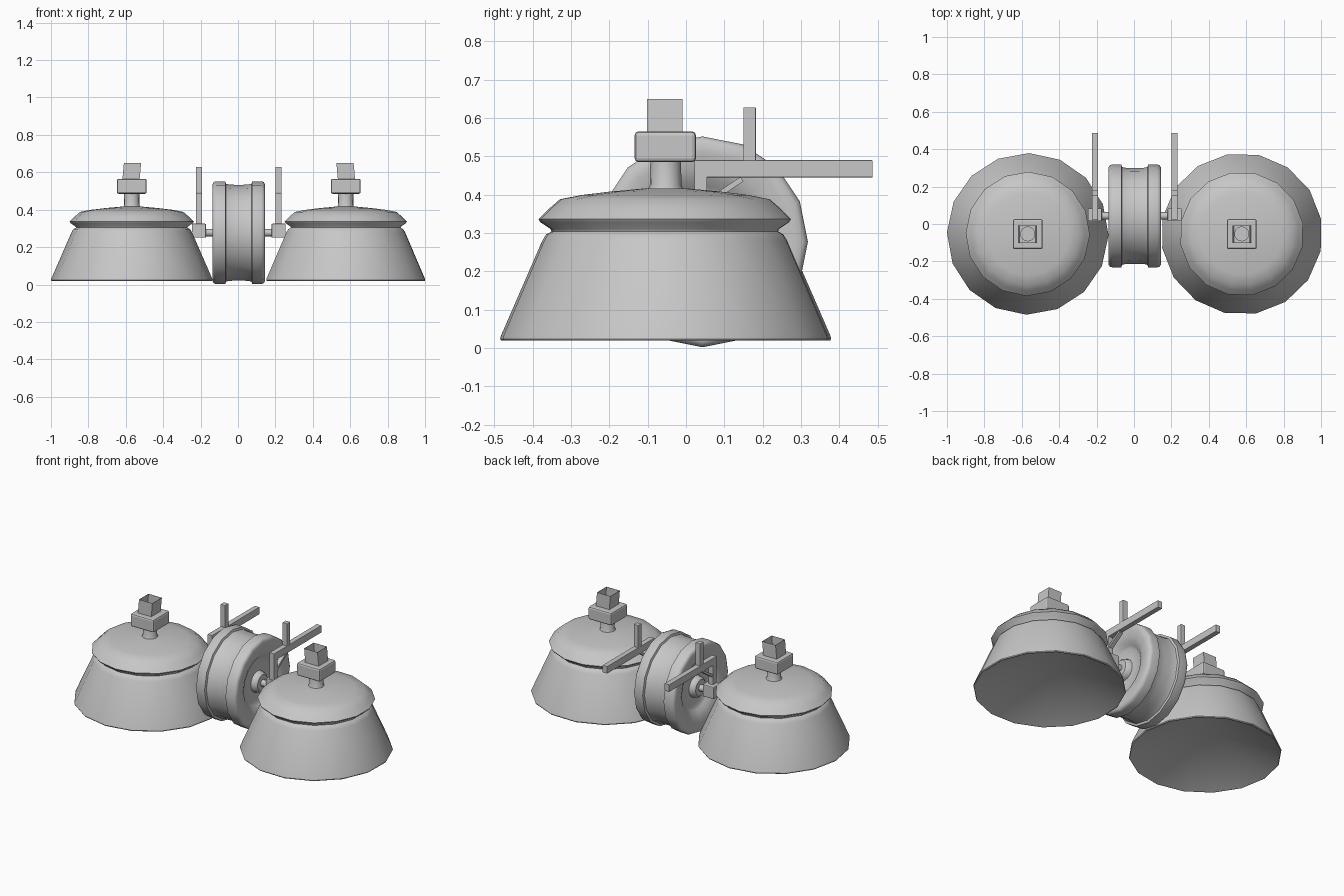
import bpy, bmesh
from math import pi, cos, sin, radians
from mathutils import Matrix, Vector

cube = bpy.data.objects.get("Cube")
if cube:
    bpy.data.objects.remove(cube)

grey = bpy.data.materials.new("plain grey")
grey.use_nodes = True
grey.diffuse_color = (0.57, 0.57, 0.57, 1)
grey.node_tree.nodes["Principled BSDF"].inputs["Base Color"].default_value = (0.57, 0.57, 0.57, 1)

MID = .004  # x of the mirror plane


def finish(name, bm, bevel=0, smooth=None):
    bmesh.ops.recalc_face_normals(bm, faces=bm.faces)
    mesh = bpy.data.meshes.new(name)
    bm.to_mesh(mesh)
    bm.free()
    mesh.materials.append(grey)
    obj = bpy.data.objects.new(name, mesh)
    bpy.context.collection.objects.link(obj)
    if bevel:
        mod = obj.modifiers.new("soft edges", "BEVEL")
        mod.width = bevel
        mod.segments = 2
    if smooth:
        bpy.ops.object.select_all(action="DESELECT")
        obj.select_set(True)
        bpy.context.view_layer.objects.active = obj
        bpy.ops.object.shade_smooth_by_angle(angle=radians(smooth))
    return obj


def lathe(name, profile, sides, matrix, phase=0, smooth=45):
    """Spin (radius, height) points around local z; radius 0 makes a pole."""
    bm = bmesh.new()
    rings = []
    for r, z in profile:
        n = sides if r else 1
        rings.append([bm.verts.new(matrix @ Vector((
            r * cos(phase + 2 * pi * i / sides),
            r * sin(phase + 2 * pi * i / sides), z))) for i in range(n)])
    for a, b in zip(rings, rings[1:]):
        for i in range(sides):
            j = (i + 1) % sides
            face = [a[i % len(a)], a[j % len(a)], b[j % len(b)], b[i % len(b)]]
            bm.faces.new(list(dict.fromkeys(face)))
    return finish(name, bm, smooth=smooth)


def box(name, low, high, bevel=0, matrix=Matrix()):
    low, high = Vector(low), Vector(high)
    bm = bmesh.new()
    bmesh.ops.create_cube(bm, size=1)
    for v in bm.verts:
        v.co = matrix @ ((low + high) / 2 + v.co * (high - low))
    return finish(name, bm, bevel)


# Bell: outside from the crown down, then a conical hollow underneath
bell_profile = [(0, .418), (.06, .416), (.146, .408), (.22, .399), (.276, .388),
                (.306, .362), (.332, .336), (.327, .328), (.3, .31), (.298, .304),
                (.312, .296), (.322, .28), (.429, .034), (.432, .024), (.429, .019),
                (.42, .021), (0, .3)]
stem_profile = [(0, .40), (.048, .41), (.041, .425), (.04, .5), (.04, .58), (0, .58)]

for side, name in ((-1, "right"), (1, "left")):
    x = MID + .572 * side
    place = Matrix.Translation((x, -.053, 0))
    phase = radians(-1 if side < 0 else 10.25)
    lathe(name + "_bell", bell_profile, 16, place, phase)
    lathe(name + "_stem", stem_profile, 16, place)
    box(name + "_collar", (x - .08, -.134, .485), (x + .08, .026, .565), .01)

    # Open square socket, leaning slightly inward
    bm = bmesh.new()
    bmesh.ops.create_cube(bm, size=1)
    ends = [f for f in bm.faces if abs(f.normal.z) > .5]
    bmesh.ops.delete(bm, geom=ends, context="FACES_ONLY")
    for v in bm.verts:
        lean = -side * .008 * v.co.z
        v.co = Vector((x + v.co.x * .092 + lean, -.055 + v.co.y * .093, .606 + v.co.z * .088))
    socket = finish(name + "_socket", bm)
    wall = socket.modifiers.new("wall", "SOLIDIFY")
    wall.thickness = .002

    # Axle block and the lever frame above it
    block_x, bar = MID + .213 * side, .016
    box(name + "_axle_block", (block_x - .038, .015, .25), (block_x + .038, .083, .325), .005)

    def bar_box(part, y0, z0, y1, z1):
        box(name + part, (block_x - bar, y0, z0), (block_x + bar, y1, z1), .002)
    bar_box("_post", .022, .32, .055, .489)
    bar_box("_lever", .022, .445, .487, .49)
    bar_box("_upright", .15, .489, .182, .628)
    tilt = Matrix.Translation((block_x, .1, .41)) @ Matrix.Rotation(radians(34), 4, "X")
    box(name + "_brace", (-.013, -.055, -.007), (.013, .055, .007), 0, tilt)

# Wheel: twin flat rims, stepped shallow groove, dished sides and hub
half = [(0, .135), (.05, .135), (.06, .125), (.066, .1), (.13, .095), (.146, .105),
        (.165, .12), (.195, .133), (.235, .14), (.26, .14), (.271, .133),
        (.275, .12), (.275, .072), (.262, .068), (.258, .055), (.256, .02)]
wheel_profile = half + [(r, -h) for r, h in reversed(half)]
sideways = Matrix.Translation((MID, .043, .277)) @ Matrix.Rotation(pi / 2, 4, "Y")
lathe("wheel", wheel_profile, 16, sideways)
lathe("axle", [(0, -.2), (.02, -.2), (.02, .2), (0, .2)], 12, sideways)
